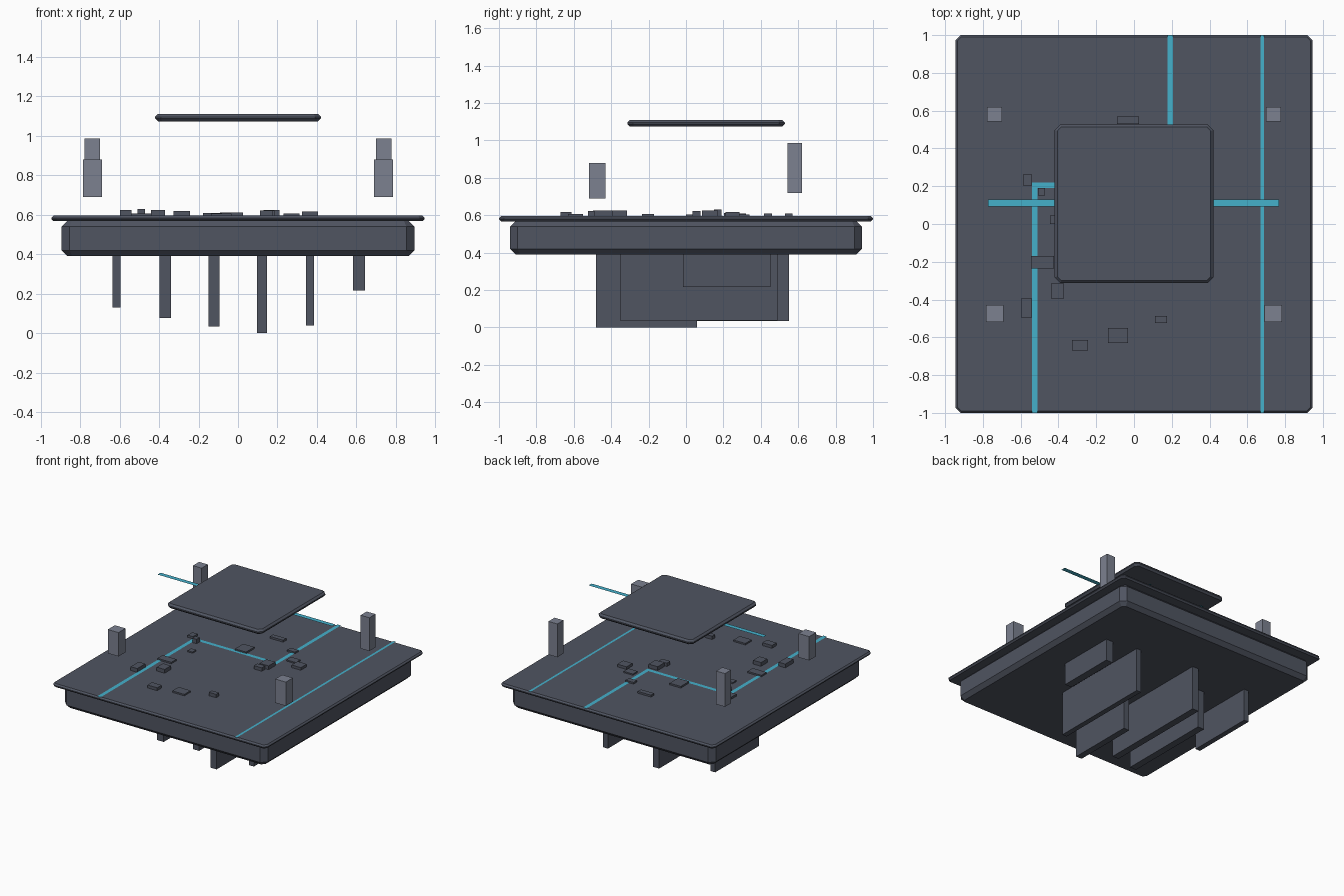
import bpy, bmesh

if "Cube" in bpy.data.objects:
    bpy.data.objects.remove(bpy.data.objects["Cube"])


def material(name, rgb):
    m = bpy.data.materials.new(name)
    m.diffuse_color = (*rgb, 1)
    m.use_nodes = True
    m.node_tree.nodes["Principled BSDF"].inputs["Base Color"].default_value = m.diffuse_color
    return m


DARK = material("dark_slate", (0.08, 0.09, 0.12))
LIGHT = material("light_slate", (0.2, 0.22, 0.28))
CYAN = material("cyan", (0.06, 0.44, 0.6))


def finish(name, bm, mat):
    me = bpy.data.meshes.new(name)
    bmesh.ops.recalc_face_normals(bm, faces=bm.faces)
    bm.to_mesh(me)
    bm.free()
    me.materials.append(mat)
    ob = bpy.data.objects.new(name, me)
    bpy.context.collection.objects.link(ob)
    return ob


def box(name, x0, x1, y0, y1, z0, z1, mat=DARK, corner=0, rim=0):
    """Box from its limits, with chamfered upright corners and chamfered rims."""
    bm = bmesh.new()
    bmesh.ops.create_cube(bm, size=1)
    for v in bm.verts:
        v.co.x = x1 if v.co.x > 0 else x0
        v.co.y = y1 if v.co.y > 0 else y0
        v.co.z = z1 if v.co.z > 0 else z0

    def is_upright(e):
        return abs(e.verts[0].co.z - e.verts[1].co.z) > 1e-4
    if corner:
        bmesh.ops.bevel(bm, geom=[e for e in bm.edges if is_upright(e)],
                        offset=corner, segments=1, affect='EDGES')
    if rim:
        bmesh.ops.bevel(bm, geom=[e for e in bm.edges if not is_upright(e)],
                        offset=rim, segments=1, affect='EDGES')
    return finish(name, bm, mat)


def strip(name, x0, x1, y0, y1, z):
    """Flat glowing strip."""
    bm = bmesh.new()
    bm.faces.new([bm.verts.new(p) for p in
                  ((x0, y0, z), (x1, y0, z), (x1, y1, z), (x0, y1, z))])
    return finish(name, bm, CYAN)


# Main body: hull, deck plate and floating panel
DECK = 0.595
box("hull", -0.893, 0.893, -0.94, 0.94, 0.39, 0.57, corner=0.04, rim=0.03)
box("deck_plate", -0.945, 0.945, -1, 1, 0.567, DECK, corner=0.026, rim=0.011)
box("floating_panel", -0.42, 0.42, -0.313, 0.528, 1.073, 1.11,
    corner=0.03, rim=0.014)

# Floating posts, mirrored left and right
for side, s in (("left", -1), ("right", 1)):
    for part, a, b, y0, y1, z0, z1 in (
            ("front", 0.69, 0.784, -0.518, -0.43, 0.69, 0.88),
            ("back", 0.70, 0.777, 0.543, 0.62, 0.72, 0.985)):
        xs = sorted((s * a, s * b))
        box(f"{part}_post_{side}", *xs, y0, y1, z0, z1, LIGHT)

# Cyan strips: stepped path, side line and the bar through the panel
Z = DECK + 0.002
strip("path_strip_front", -0.54, -0.51, -1, 0.22, Z)
strip("path_strip_middle", -0.51, 0.177, 0.19, 0.22, Z)
strip("path_strip_back", 0.177, 0.206, 0.19, 1, Z)
strip("side_strip", 0.671, 0.689, -1, 1, Z)
strip("panel_strip", -0.773, 0.767, 0.092, 0.13, 1.087)

# Small blocks on the deck: x0, x1, y0, y1, top
BLOCKS = (
    (-0.09, 0.026, 0.53, 0.57, 0.61),
    (-0.587, -0.54, 0.204, 0.263, 0.612),
    (-0.508, -0.47, 0.15, 0.19, 0.63),
    (-0.444, -0.40, 0.0, 0.045, 0.605),
    (-0.545, -0.423, -0.236, -0.17, 0.607),
    (-0.44, -0.37, -0.395, -0.316, 0.625),
    (-0.598, -0.54, -0.496, -0.395, 0.625),
    (-0.328, -0.243, -0.67, -0.613, 0.618),
    (-0.138, -0.032, -0.63, -0.55, 0.607),
    (0.111, 0.175, -0.525, -0.488, 0.622),
    (-0.178, -0.08, 0.215, 0.32, 0.608),
    (0.115, 0.185, 0.035, 0.077, 0.622),
    (0.13, 0.21, 0.085, 0.17, 0.625),
    (0.14, 0.21, 0.417, 0.46, 0.608),
    (0.23, 0.312, 0.28, 0.34, 0.605),
    (0.325, 0.406, 0.21, 0.285, 0.616),
)
for i, (x0, x1, y0, y1, top) in enumerate(BLOCKS, 1):
    box(f"deck_block_{i}", x0, x1, y0, y1, DECK - 0.01, top)

# Fins hanging under the hull: x0, x1, y0, y1, bottom
FINS = (
    (-0.635, -0.594, -0.01, 0.54, 0.13),
    (-0.397, -0.34, -0.45, 0.32, 0.077),
    (-0.15, -0.094, -0.355, 0.552, 0.035),
    (0.096, 0.147, -0.48, 0.06, 0.0),
    (0.345, 0.386, -0.352, 0.49, 0.038),
    (0.582, 0.643, -0.015, 0.453, 0.215),
)
for i, (x0, x1, y0, y1, bottom) in enumerate(FINS, 1):
    box(f"keel_fin_{i}", x0, x1, y0, y1, bottom, 0.41)
